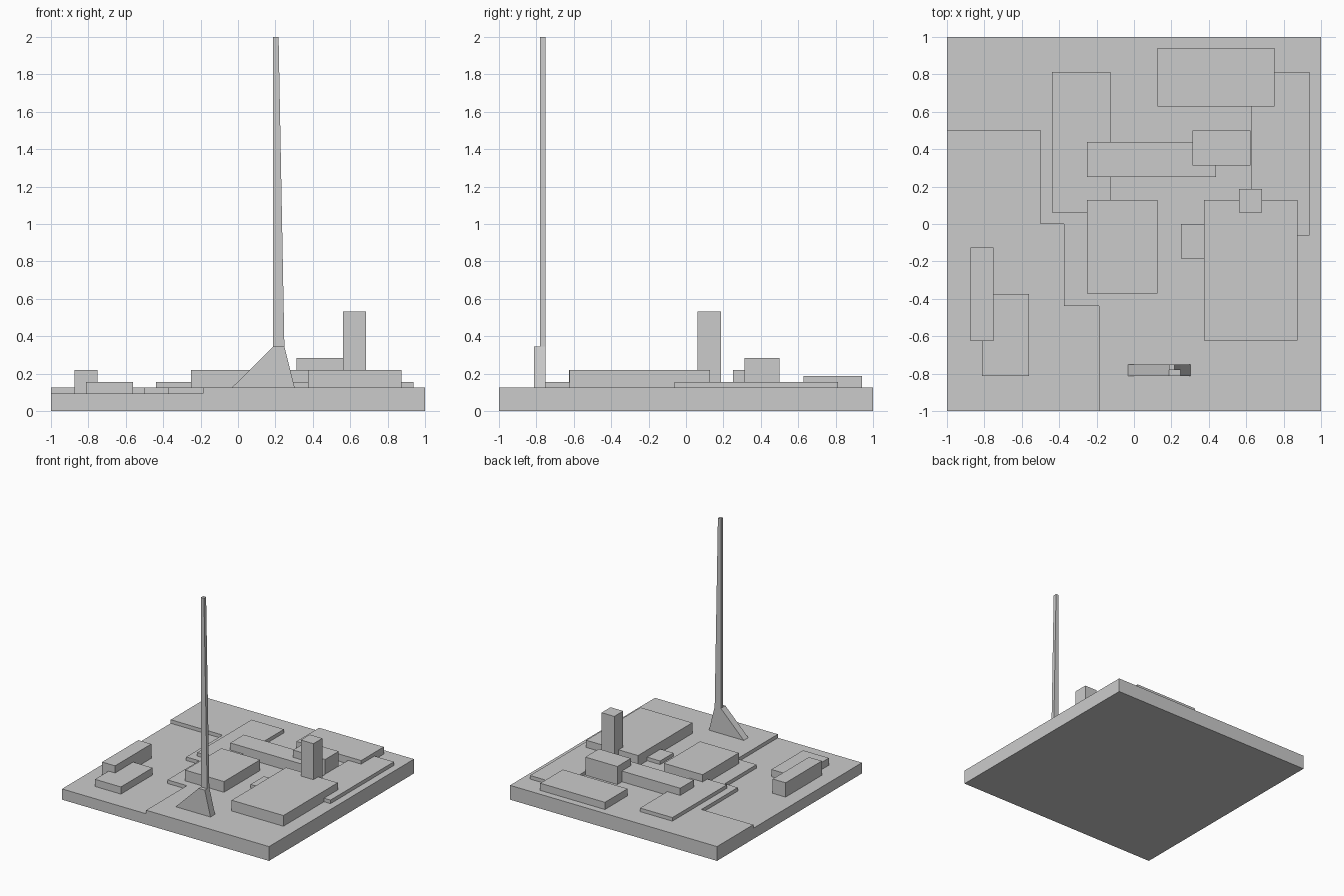
import bpy
import bmesh
from mathutils import Vector

if "Cube" in bpy.data.objects:
    bpy.data.objects.remove(bpy.data.objects["Cube"])

LOW, GROUND = 0.09375, 0.125


def prism(name, outline, offset):
    """Extrude a closed planar outline of 3D points along an offset."""
    bm = bmesh.new()
    face = bm.faces.new([bm.verts.new(p) for p in outline])
    ext = bmesh.ops.extrude_face_region(bm, geom=[face], use_keep_orig=True)
    verts = [g for g in ext["geom"] if isinstance(g, bmesh.types.BMVert)]
    bmesh.ops.translate(bm, verts=verts, vec=Vector(offset))
    bmesh.ops.recalc_face_normals(bm, faces=bm.faces)
    mesh = bpy.data.meshes.new(name)
    bm.to_mesh(mesh)
    bm.free()
    obj = bpy.data.objects.new(name, mesh)
    bpy.context.collection.objects.link(obj)
    return obj


def block(name, x0, x1, y0, y1, z1, z0=GROUND):
    outline = [(x0, y0, z0), (x1, y0, z0), (x1, y1, z0), (x0, y1, z0)]
    return prism(name, outline, (0, 0, z1 - z0))


# Ground plate with the stepped, lowered front-left area cut out
base = block("ground_plate", -1, 1, -1, 1, GROUND, 0)
steps = [(-1.1, -1.1), (-0.1875, -1.1), (-0.1875, -0.4375), (-0.375, -0.4375),
         (-0.375, 0), (-0.5, 0), (-0.5, 0.5), (-1.1, 0.5)]
cutter = prism("lowered_area_cutter", [(x, y, LOW) for x, y in steps], (0, 0, 0.2))
cutter.hide_render = True
mod = base.modifiers.new("lowered_area", 'BOOLEAN')
mod.operation = 'DIFFERENCE'
mod.solver = 'EXACT'
mod.object = cutter
bpy.context.view_layer.objects.active = base
bpy.ops.object.modifier_apply(modifier=mod.name)
bpy.data.objects.remove(cutter)

# Buildings on the lowered area
block("long_lower_building", -0.875, -0.75, -0.625, -0.125, 0.21875, LOW)
block("wide_lower_building", -0.8125, -0.5625, -0.8125, -0.375, 0.15625, LOW)

# Buildings and terraces on the main level: x0, x1, y0, y1, top
buildings = {
    "left_terrace": (-0.4375, -0.125, 0.0625, 0.8125, 0.15625),
    "middle_bar": (-0.25, 0.4375, 0.25, 0.4375, 0.21875),
    "centre_hall": (-0.25, 0.125, -0.372, 0.128, 0.21875),
    "right_hall": (0.375, 0.875, -0.623, 0.127, 0.21875),
    "hall_annex": (0.25, 0.375, -0.184, 0.0, 0.15625),
    "right_terrace": (0.625, 0.9375, -0.0625, 0.8125, 0.15625),
    "back_hall": (0.125, 0.75, 0.628, 0.94, 0.1875),
    "stepped_block": (0.3125, 0.622, 0.314, 0.501, 0.2825),
    "square_tower": (0.5625, 0.685, 0.0625, 0.1865, 0.533),
}
for name, dims in buildings.items():
    block(name, *dims)

# Spire: sloped foot and a thin one-sided tapering mast
foot = [(-0.033, GROUND), (0.303, GROUND), (0.248, 0.345), (0.188, 0.345)]
prism("spire_foot", [(x, -0.8125, z) for x, z in foot], (0, 0.0625, 0))
mast = [(0.188, 0.345), (0.248, 0.345), (0.217, 2), (0.188, 2)]
prism("spire_mast", [(x, -0.78, z) for x, z in mast], (0, 0.03, 0))
